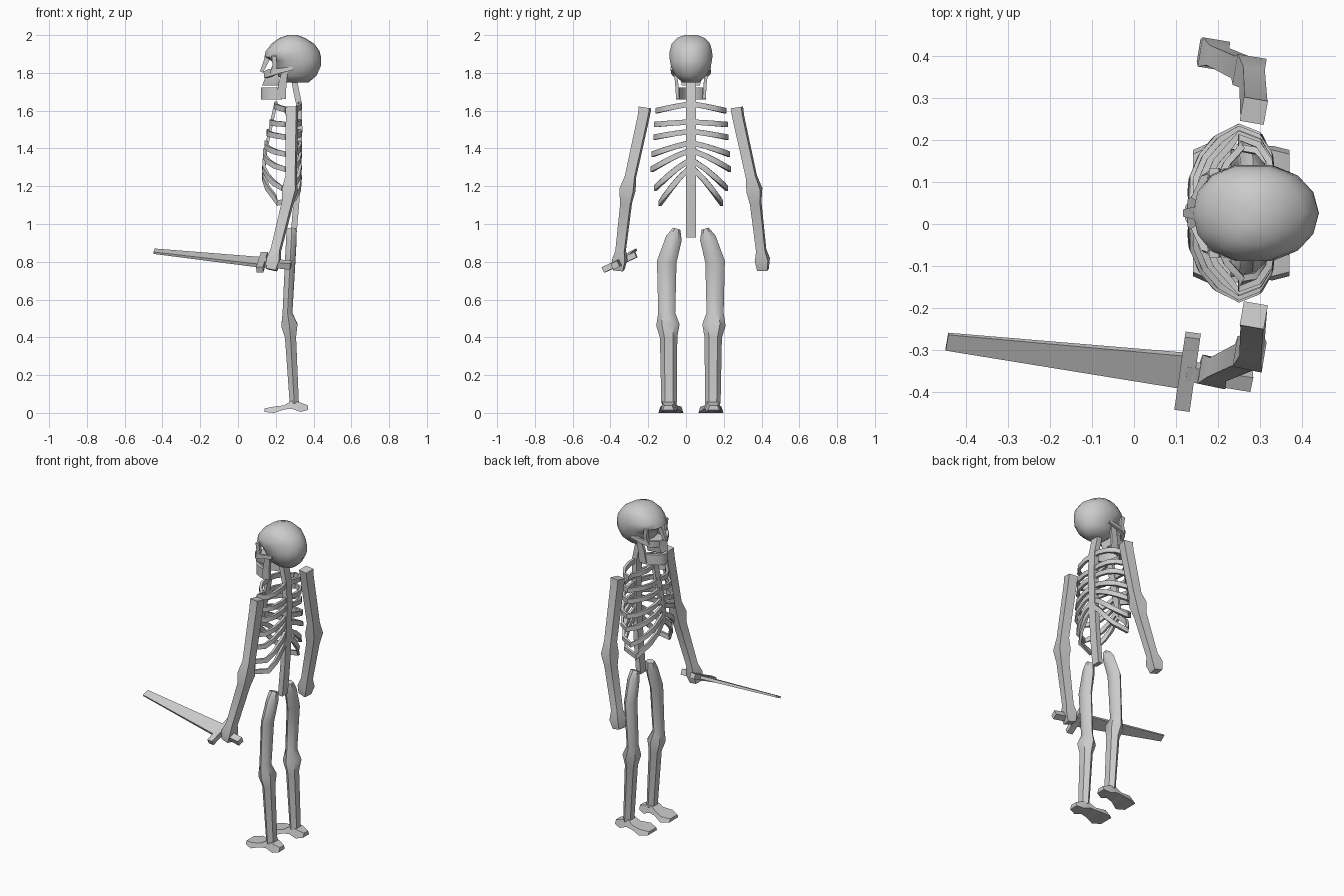
import bpy, bmesh
from math import sin, cos, tau, pi, radians
from mathutils import Vector

C = 0.026  # y of the body's mirror plane


def loft(name, rings, angle=50):
    """Skin a list of equal-length rings and cap both ends."""
    bm = bmesh.new()
    vs = [[bm.verts.new(p) for p in r] for r in rings]
    n = len(vs[0])
    for a, b in zip(vs, vs[1:]):
        for i in range(n):
            j = (i + 1) % n
            bm.faces.new((a[i], a[j], b[j], b[i]))
    bm.faces.new(vs[0])
    bm.faces.new(vs[-1])
    bmesh.ops.recalc_face_normals(bm, faces=bm.faces[:])
    me = bpy.data.meshes.new(name)
    bm.to_mesh(me)
    bm.free()
    ob = bpy.data.objects.new(name, me)
    bpy.context.collection.objects.link(ob)
    bpy.context.view_layer.objects.active = ob
    ob.select_set(True)
    bpy.ops.object.shade_smooth_by_angle(angle=radians(angle))
    ob.select_set(False)
    return ob


def sweep(name, pts, radii, up, sides=4, turn=pi / 4, angle=50):
    """Sweep an elliptical n-gon; radii are (across, along up) per point."""
    pts = [Vector(p) for p in pts]
    up = Vector(up)
    rings = []
    for i, p in enumerate(pts):
        t = (pts[min(i + 1, len(pts) - 1)] - pts[max(i - 1, 0)]).normalized()
        u = t.cross(up).normalized()
        v = u.cross(t)
        a, b = radii[i] if isinstance(radii, list) else radii
        rings.append([p + u * a * cos(turn + tau * k / sides) + v * b * sin(turn + tau * k / sides)
                      for k in range(sides)])
    return loft(name, rings, angle)


def side(s, pts):
    """Points given as (x, distance from mirror plane, z)."""
    return [(x, C + s * d, z) for x, d, z in pts]


# Cranium: rings of (z, front x, back x, half width)
rows = [(1.75, .25, .375, .045), (1.785, .21, .415, .085), (1.835, .195, .438, .108),
        (1.865, .175, .44, .114), (1.885, .14, .439, .117), (1.915, .147, .432, .115),
        (1.955, .178, .403, .104), (1.985, .22, .355, .075), (2.0, .265, .315, .035)]
rings = []
for z, f, b, w in rows:
    ring = []
    for k in range(14):
        c, s = cos(tau * k / 14), sin(tau * k / 14)
        flat = abs(c) ** (.75 if c < 0 else 1) * (1 if c > 0 else -1)
        ring.append(((f + b) / 2 + flat * (b - f) / 2, C + s * w, z))
    rings.append(ring)
loft("cranium", rings, 60)

# Face: upper jaw, nose bridge, cheeks and eye-socket sides
loft("upper_jaw", [[(f, C - w, z), (f, C + w, z), (.215, C + w + .015, z), (.215, C - w - .015, z)]
                   for z, f, w in ((1.732, .127, .032), (1.765, .14, .042), (1.80, .15, .042))])
sweep("nose_bridge", [(.16, C, 1.89), (.142, C, 1.845), (.124, C, 1.805)],
      [(.022, .022), (.017, .017), (.012, .012)], (1, 0, 0))
for s in (1, -1):
    sweep("cheekbone", side(s, [(.145, .035, 1.79), (.17, .082, 1.80), (.215, .098, 1.81), (.29, .10, 1.825)]),
          [(.013, .025), (.016, .028), (.011, .018), (.01, .014)], (0, 0, 1))
    sweep("socket_side", side(s, [(.18, .084, 1.795), (.195, .095, 1.84), (.19, .098, 1.89)]),
          (.013, .017), (1, 0, 0))

# Lower jaw: two upright branches and a U-shaped body
jaw = [(.232, .07, 1.69), (.19, .06, 1.69), (.145, .035, 1.69), (.13, .012, 1.69)]
sweep("lower_jaw", side(1, jaw) + side(-1, jaw[::-1]), (.013, .045), (0, 0, 1))
for s in (1, -1):
    sweep("jaw_branch", side(s, [(.228, .07, 1.665), (.235, .075, 1.74), (.25, .085, 1.82)]),
          [(.012, .036), (.012, .03), (.01, .022)], (1, 0, 0))

# Spine with neck
sweep("spine", [(.295, C, 1.78), (.305, C, 1.72), (.322, C, 1.64), (.325, C, 1.5), (.32, C, 1.3),
                (.308, C, 1.1), (.293, C, .93)], (.038, .022), (1, 0, 0))

# Breastbone
sweep("breastbone", [(.20, C, 1.64), (.168, C, 1.49), (.145, C, 1.38), (.137, C, 1.28)],
      [(.03, .012), (.035, .012), (.03, .012), (.015, .01)], (1, 0, 0))

# Ribs: (z at centre, z at side, half width, front x)
for zs, zo, w, f in [(1.635, 1.60, .18, .20), (1.54, 1.527, .188, .175), (1.49, 1.46, .19, .16),
                     (1.43, 1.37, .20, .148), (1.39, 1.29, .205, .14), (1.34, 1.19, .188, .137),
                     (1.30, 1.11, .163, .137)]:
    path = []
    low = max(0, 1.25 - zo) * .3  # lower ribs swing forward
    for x, d in [(.322, .02), (.33, .35), (.322, .68), (.297, .9), (.25 - low, 1),
                 (f + .055, .86), (f + .02, .65), (f, .4), (f, .06)]:
        path.append((x, d * w, zs + (zo - zs) * d ** 1.25))
    for s in (1, -1):
        sweep("rib", side(s, path), (.011, .02), (0, 0, 1))

# Arms ending in fists
for s in (1, -1):
    sweep("arm", side(s, [(.285, .243, 1.617), (.285, .25, 1.57), (.281, .32, 1.25), (.275, .336, 1.18),
                          (.262, .343, 1.11), (.20, .372, .86), (.19, .378, .81), (.178, .382, .757)]),
          [(.041, .041), (.039, .039), (.037, .037), (.053, .05), (.038, .038),
           (.034, .034), (.05, .048), (.038, .036)], (1, 0, 0), turn=radians(35))

# Legs: thigh, knee and shin in one run
for s in (1, -1):
    sweep("leg", side(s, [(.283, .075, .975), (.283, .09, .925), (.276, .128, .80), (.262, .128, .53),
                          (.272, .122, .465), (.278, .118, .40), (.298, .116, .05)]),
          [(.02, .028), (.043, .032), (.052, .032), (.045, .03), (.062, .05), (.046, .034), (.041, .028)],
          (1, 0, 0), sides=6, turn=0)
    # Foot: (x, bottom, top, inner, outer)
    loft("foot", [side(s, [(x, a, lo), (x, b, lo), (x, b - .01, hi), (x, a + .01, hi)])
                  for x, lo, hi, a, b in [(.37, .015, .04, .09, .15), (.33, .005, .055, .075, .16),
                                          (.285, .022, .065, .073, .158), (.245, .018, .04, .065, .162),
                                          (.19, 0, .033, .04, .172), (.14, .005, .024, .06, .15)]])

# Sword in the near hand: blade, guard, grip; flat side tilted with the guard
tip, base, end = (-.445, -.28, .856), (.125, -.35, .797), (.28, -.375, .782)
flat = (0, -.44, .9)
sweep("blade", [tip, base], [(.030, .008), (.062, .014)], flat)
sweep("guard", [(.115, -.438, .757), (.14, -.265, .838)], (.026, .022), (0, 0, 1))
sweep("grip", [base, end], (.027, .025), flat)
